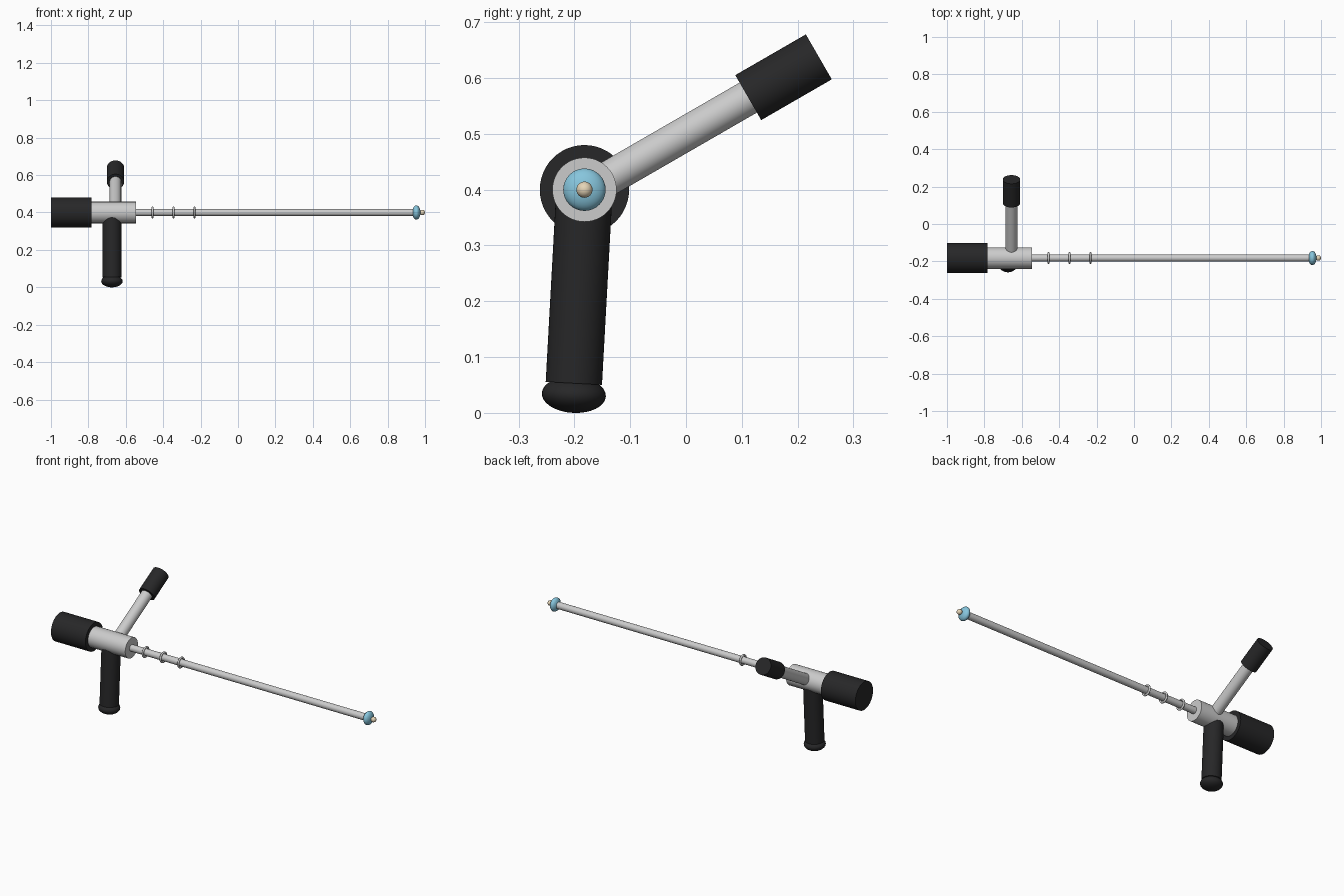
import bpy, math
from mathutils import Vector

if "Cube" in bpy.data.objects:
    bpy.data.objects.remove(bpy.data.objects["Cube"])

AX_Y, AX_Z = -0.182, 0.40  # main axis runs along x


def material(name, rgb):
    m = bpy.data.materials.new(name)
    m.diffuse_color = (*rgb, 1)
    m.use_nodes = True
    m.node_tree.nodes["Principled BSDF"].inputs["Base Color"].default_value = m.diffuse_color
    return m


BLACK = material("black_rubber", (0.02, 0.02, 0.021))
BLUE = material("blue_bead", (0.24, 0.56, 0.72))
CREAM = material("cream_tip", (0.78, 0.66, 0.47))


def finish(name, mat):
    o = bpy.context.object
    o.name = name
    if mat:
        o.data.materials.append(mat)
    bpy.ops.object.shade_smooth_by_angle(angle=math.radians(35))
    return o


def rod(name, a, b, r, mat=None, sides=48):
    a, b = Vector(a), Vector(b)
    rot = (b - a).to_track_quat('Z', 'Y').to_euler()
    bpy.ops.mesh.primitive_cylinder_add(vertices=sides, radius=r, depth=(b - a).length,
                                        location=(a + b) / 2, rotation=rot)
    return finish(name, mat)


def bead(name, loc, scale, mat, rot=(0, 0, 0)):
    bpy.ops.mesh.primitive_uv_sphere_add(segments=32, ring_count=16, radius=1,
                                         location=loc, rotation=rot)
    bpy.context.object.scale = scale
    return finish(name, mat)


def on_axis(x):
    return (x, AX_Y, AX_Z)


# Main barrel, rear cap and long shaft
rod("rear_cap", on_axis(-1.0), on_axis(-0.782), 0.08, BLACK)
rod("barrel", on_axis(-0.86), on_axis(-0.546), 0.0575)
rod("shaft", on_axis(-0.60), on_axis(0.96), 0.019, sides=32)

# Thin rings on the shaft
for i in range(3):
    bpy.ops.mesh.primitive_torus_add(location=on_axis(-0.457 + 0.112 * i),
                                     rotation=(0, math.pi / 2, 0),
                                     major_radius=0.026, minor_radius=0.0055,
                                     major_segments=40, minor_segments=12)
    finish(f"shaft_ring_{i + 1}", None)

# Blue bead and small tip at the end of the shaft
bead("end_bead", on_axis(0.954), (0.022, 0.038, 0.038), BLUE)
bead("end_tip", on_axis(0.9855), (0.0145, 0.0145, 0.0145), CREAM)

# Lower handle with rounded pommel, leaning slightly
rod("handle", (-0.674, -0.201, 0.053), (-0.674, -0.1825, 0.39), 0.0505, BLACK)
bead("handle_pommel", (-0.674, -0.201, 0.0325), (0.0575, 0.0575, 0.0325), BLACK,
     rot=(math.radians(-3), 0, 0))

# Side arm rising at 30 degrees with a thick grip
tip = Vector((-0.655, 0.238, 0.638))
d = Vector((0, math.cos(math.radians(30)), 0.5))
rod("side_arm", tip - d * 0.48, tip - d * 0.05, 0.031)
rod("side_grip", tip - d * 0.146, tip, 0.0465, BLACK)
